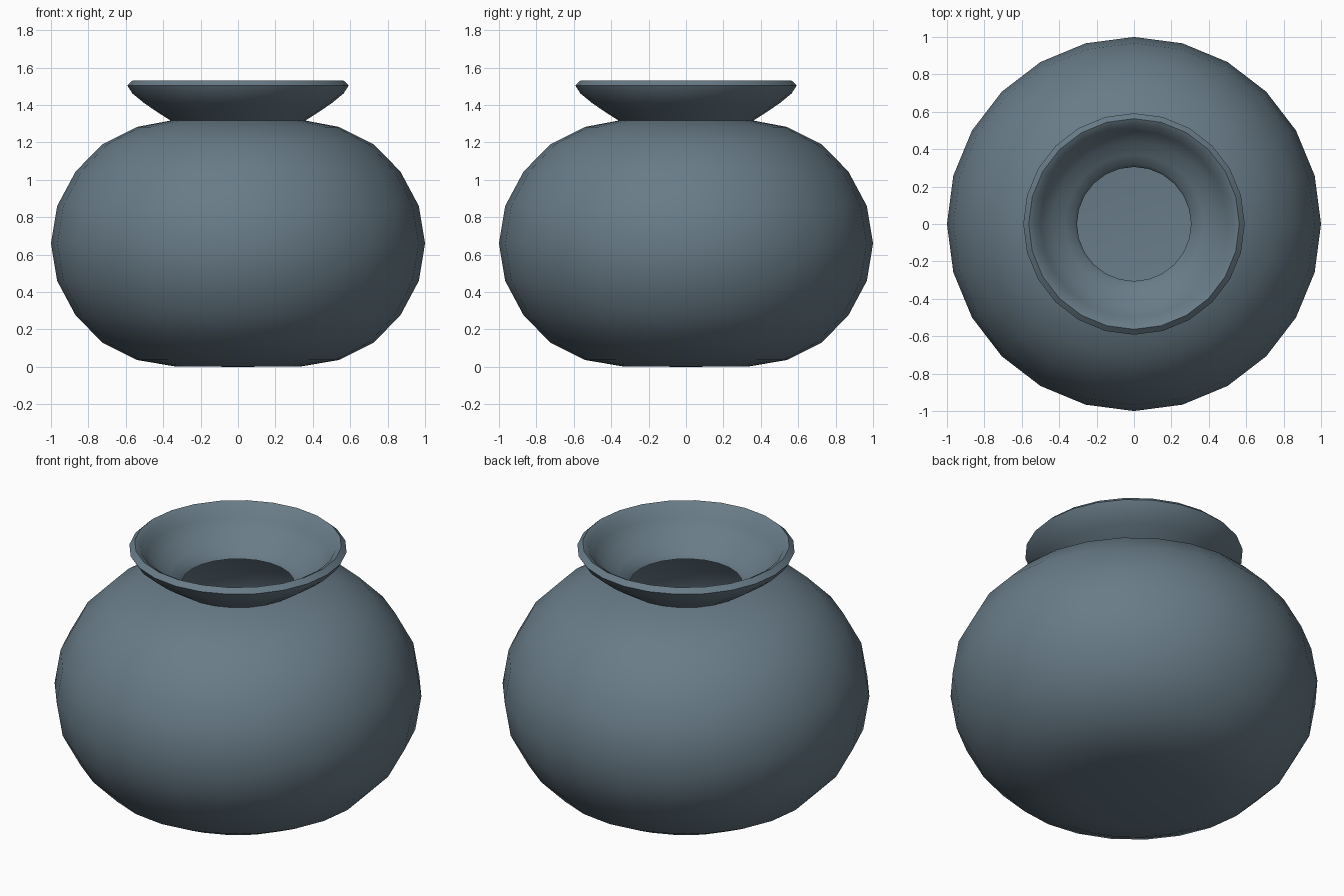
import bpy, bmesh, math

if "Cube" in bpy.data.objects:
    bpy.data.objects.remove(bpy.data.objects["Cube"])

SIDES = 24

clay = bpy.data.materials.new("slate_blue_grey")
clay.diffuse_color = (0.14, 0.20, 0.245, 1.0)
clay.use_nodes = True
clay.node_tree.nodes["Principled BSDF"].inputs["Base Color"].default_value = clay.diffuse_color


def lathe(name, profile):
    """Revolve an (r, z) profile about z; r = 0 ends become poles."""
    bm = bmesh.new()
    rings = []
    for r, z in profile:
        if r == 0:
            rings.append([bm.verts.new((0, 0, z))] * SIDES)
        else:
            rings.append([bm.verts.new((r * math.cos(2 * math.pi * i / SIDES),
                                        r * math.sin(2 * math.pi * i / SIDES), z))
                          for i in range(SIDES)])
    for a, b in zip(rings, rings[1:]):
        for i in range(SIDES):
            j = (i + 1) % SIDES
            quad = list(dict.fromkeys([a[i], a[j], b[j], b[i]]))
            bm.faces.new(quad)
    bmesh.ops.recalc_face_normals(bm, faces=bm.faces)
    mesh = bpy.data.meshes.new(name)
    bm.to_mesh(mesh)
    bm.free()
    mesh.materials.append(clay)
    obj = bpy.data.objects.new(name, mesh)
    bpy.context.collection.objects.link(obj)
    bpy.ops.object.select_all(action='DESELECT')
    obj.select_set(True)
    bpy.context.view_layer.objects.active = obj
    bpy.ops.object.shade_smooth_by_angle(angle=math.radians(50))
    return obj


# Outer wall, from the flat base up to the shoulder
outer = [(0, 0), (0.34, 0.003), (0.54, 0.037), (0.725, 0.13), (0.868, 0.275),
         (0.967, 0.46), (1.0, 0.66), (0.967, 0.86), (0.868, 1.045),
         (0.725, 1.19), (0.54, 1.283), (0.36, 1.317)]

# Flared lip: outside, rounded rim, inside down to the mouth
lip = [(0.42, 1.355), (0.50, 1.409), (0.565, 1.462), (0.592, 1.505),
       (0.563, 1.532), (0.532, 1.515), (0.50, 1.46), (0.44, 1.40),
       (0.37, 1.355), (0.32, 1.325), (0.305, 1.30)]

# Hollow inside, following the wall down to the floor
inner = [(0.34, 1.284), (0.53, 1.252), (0.705, 1.165), (0.842, 1.028),
         (0.937, 0.852), (0.969, 0.66), (0.937, 0.468), (0.842, 0.292),
         (0.705, 0.155), (0.53, 0.068), (0.34, 0.036), (0, 0.035)]

lathe("round_pot", outer + lip + inner)
